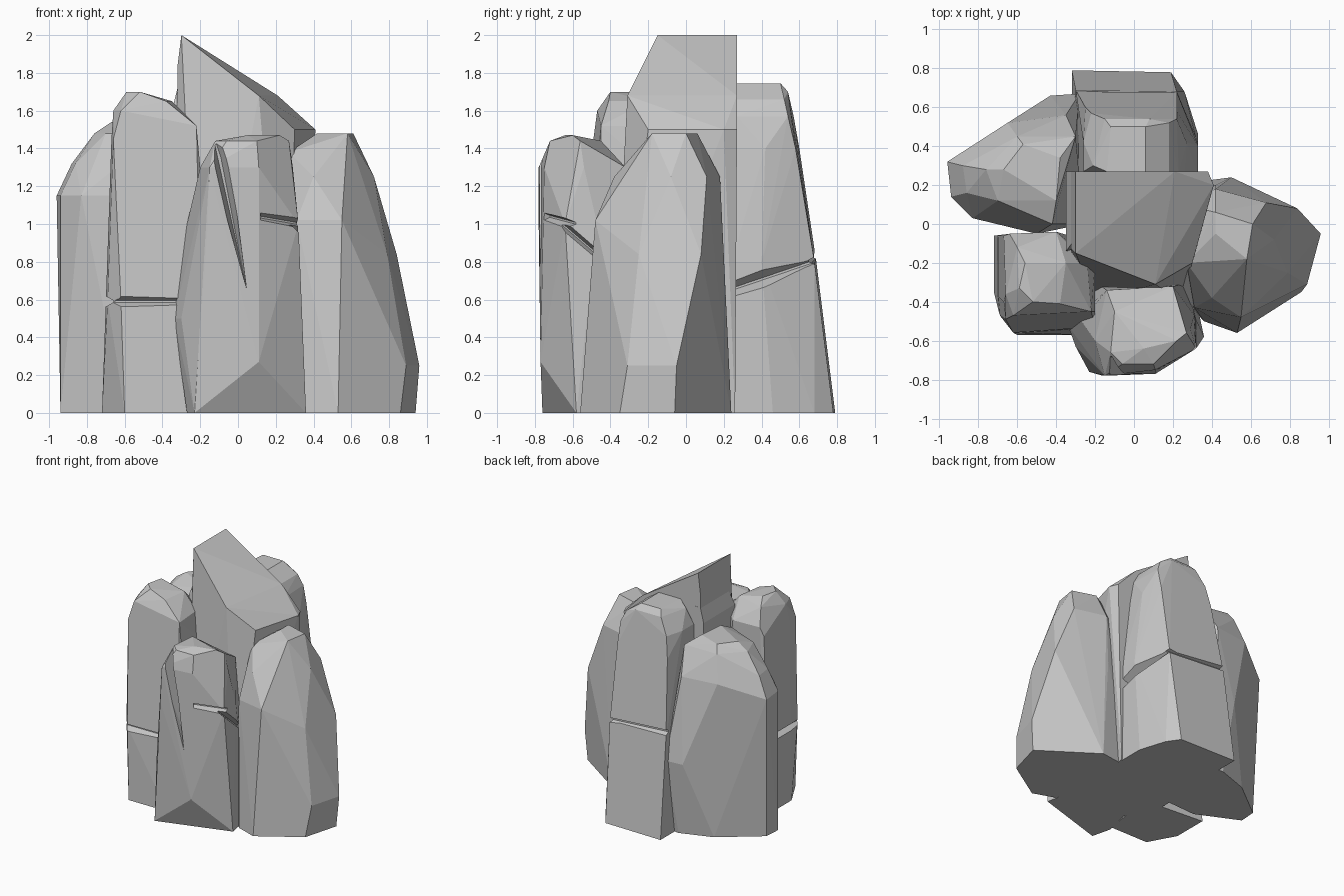
import bpy
import bmesh
from mathutils import Vector

default_cube = bpy.data.objects.get("Cube")
if default_cube:
    bpy.data.objects.remove(default_cube, do_unlink=True)

# One plain stone colour
STONE_GREY = (0.57, 0.57, 0.57, 1.0)
stone = bpy.data.materials.new("stone grey")
stone.diffuse_color = STONE_GREY
stone.use_nodes = True
stone.node_tree.nodes["Principled BSDF"].inputs["Base Color"].default_value = STONE_GREY


def hull_object(name, points):
    """Make a faceted convex solid that wraps the given points."""
    mesh = bpy.data.meshes.new(name)
    solid = bmesh.new()
    for point in points:
        solid.verts.new(point)
    result = bmesh.ops.convex_hull(solid, input=solid.verts)
    leftovers = {item for item in result["geom_interior"] + result["geom_unused"]
                 if isinstance(item, bmesh.types.BMVert)}
    bmesh.ops.delete(solid, geom=list(leftovers), context="VERTS")
    bmesh.ops.dissolve_limit(solid, angle_limit=0.04,
                             verts=solid.verts, edges=solid.edges)
    bmesh.ops.recalc_face_normals(solid, faces=solid.faces)
    solid.to_mesh(mesh)
    solid.free()
    mesh.materials.append(stone)
    rock = bpy.data.objects.new(name, mesh)
    bpy.context.collection.objects.link(rock)
    return rock


def rock_from_slices(name, slices):
    """Wrap a rock around horizontal slices, given as height: outline corners."""
    return hull_object(name, [(x, y, z) for z, outline in slices.items()
                              for x, y in outline])


def carve(rock, name, points):
    """Cut a crack out of a rock with a hidden wedge."""
    cutter = hull_object(name, points)
    cutter.hide_render = True
    cut = rock.modifiers.new(name, "BOOLEAN")
    cut.operation = "DIFFERENCE"
    cut.solver = "EXACT"
    cut.object = cutter
    bpy.context.view_layer.objects.active = rock
    bpy.ops.object.modifier_apply(modifier=cut.name)
    bpy.data.objects.remove(cutter, do_unlink=True)


def carve_groove(rock, name, start, end, inward, gap):
    """Cut a wedge-shaped groove along a line, narrowing towards the inside."""
    start, end, inward = Vector(start), Vector(end), Vector(inward)
    half = Vector((0, 0, gap / 2))
    points = []
    for corner in (start, end):
        points += [corner - inward + half * 2, corner - inward - half * 2,
                   corner + inward + half * 0.2, corner + inward - half * 0.2]
    carve(rock, name, points)


# Broad rock on the +x side
rock_from_slices("broad_side_rock", {
    0: [(.36, -.5), (.53, -.56), (.86, -.35), (.94, -.06), (.5, .24), (.2, .2), (.2, -.33)],
    .25: [(.89, -.31), (.96, -.05)],
    .84: [(.84, .08), (.79, -.25), (.42, .2)],
    1.02: [(.55, -.48), (.31, -.43)],
    1.25: [(.72, -.08), (.68, .11), (.42, .18), (.4, -.38), (.25, .1)],
    1.38: [(.27, -.2)],
    1.48: [(.61, 0), (.58, -.18), (.42, -.05), (.42, .06)],
})

# Short rock at the front, with a split and a chipped corner
front_rock = rock_from_slices("front_rock", {
    0: [(-.23, -.76), (.36, -.58), (.3, -.3), (-.2, -.3), (-.27, -.6)],
    .27: [(.11, -.77)],
    .5: [(-.34, -.52), (-.3, -.63)],
    1: [(.32, -.64), (.31, -.47), (-.27, -.5), (-.16, -.78)],
    1.3: [(-.15, -.78), (.11, -.75), (-.2, -.6), (.29, -.54), (-.14, -.34), (.2, -.32)],
    1.44: [(-.12, -.66), (-.06, -.72), (.1, -.72), (.27, -.56), (-.1, -.45)],
    1.47: [(.05, -.64), (.22, -.6)],
})
carve(front_rock, "front_split", [
    (-.16, -.85, 1.39), (-.07, -.85, 1.32), (.05, -.85, .64), (.04, -.7, .68),
    (-.09, -.68, 1.35), (-.14, -.68, 1.5), (-.06, -.85, 1.5)])
carve_groove(front_rock, "corner_notch", (.13, -.77, 1.04), (.36, -.62, 1.0), (-.03, .05, 0), .05)
carve_groove(front_rock, "side_notch", (.32, -.68, 1.02), (.32, -.4, .78), (-.05, 0, 0), .05)

# Tall rock at the front on the -x side, with a level groove
tall_rock = rock_from_slices("tall_front_rock", {
    0: [(-.72, -.35), (-.6, -.57), (-.25, -.57), (-.2, -.1), (-.72, -.06)],
    .6: [(-.69, -.47), (-.62, -.56), (-.2, -.53)],
    1.3: [(-.2, -.2), (-.2, -.45)],
    1.45: [(-.67, -.4), (-.66, -.49), (-.67, -.06)],
    1.52: [(-.22, -.45), (-.24, -.2), (-.4, -.04), (-.64, -.05)],
    1.6: [(-.66, -.36), (-.62, -.47)],
    1.7: [(-.59, -.33), (-.52, -.4), (-.56, -.2)],
    1.65: [(-.38, -.41), (-.35, -.2), (-.6, -.12)],
})
carve_groove(tall_rock, "front_groove", (-.8, -.56, .59), (-.1, -.56, .59), (0, .05, 0), .05)
carve_groove(tall_rock, "side_groove", (-.7, -.6, .59), (-.7, .1, .59), (.04, 0, 0), .05)

# Leaning rock at the back on the -x side
rock_from_slices("leaning_back_rock", {
    0: [(-.93, .28), (-.94, .14), (-.6, -.02), (-.26, 0), (-.26, .6), (-.36, .61), (-.62, .52)],
    .6: [(-.43, .66), (-.28, .67)],
    1.15: [(-.96, .32), (-.94, .14), (-.83, .03), (-.5, -.05)],
    1.27: [(-.65, .52), (-.35, .56)],
    1.32: [(-.88, .3), (-.86, .16)],
    1.48: [(-.76, .28), (-.7, .12), (-.42, 0), (-.6, .45), (-.3, .45)],
    1.54: [(-.67, .28), (-.57, .41), (-.38, .34), (-.4, .12)],
})

# Tall rock at the back, split by a sloping groove
back_rock = rock_from_slices("tall_back_rock", {
    0: [(-.32, .79), (.19, .78), (.26, .68), (.33, .46), (.33, .24), (-.32, .24)],
    .8: [(-.3, .69), (.22, .68), (.33, .4), (.33, .24)],
    1.4: [(-.25, .6), (.22, .58), (.27, .42), (.26, .26)],
    1.57: [(.22, .54), (.23, .27), (-.22, .57), (-.26, .42), (-.26, .27)],
    1.66: [(.18, .52), (.18, .27)],
    1.7: [(-.15, .54), (.08, .54), (-.21, .3)],
    1.745: [(-.12, .5), (.06, .5), (.06, .27), (-.14, .27)],
})
carve_groove(back_rock, "back_groove", (-.45, .71, .85), (.45, .71, .79), (0, -.06, 0), .06)
carve_groove(back_rock, "back_side_groove", (.32, .2, .64), (.26, .76, .83), (-.06, 0, 0), .06)

# Slanted core rock rising to the peak
rock_from_slices("slanted_peak_rock", {
    0: [(-.34, -.2), (-.2, -.4), (.25, -.4), (.34, .26), (-.34, .26)],
    1.4: [(-.15, -.24), (.02, -.3), (-.22, .27)],
    1.5: [(.3, -.2), (.41, .2), (.38, .27)],
    1.68: [(.11, -.31), (.21, .27)],
    1.84: [(-.32, -.13), (-.32, .27)],
    2: [(-.3, -.15), (-.3, .27)],
})

# Thin slab against the -x side of the peak
rock_from_slices("peak_side_slab", {
    0: [(-.35, -.14), (-.35, .27), (-.2, -.14), (-.2, .27)],
    1.6: [(-.35, -.14), (-.35, .27)],
    1.72: [(-.32, -.1), (-.32, .27), (-.25, -.1), (-.25, .27)],
})
